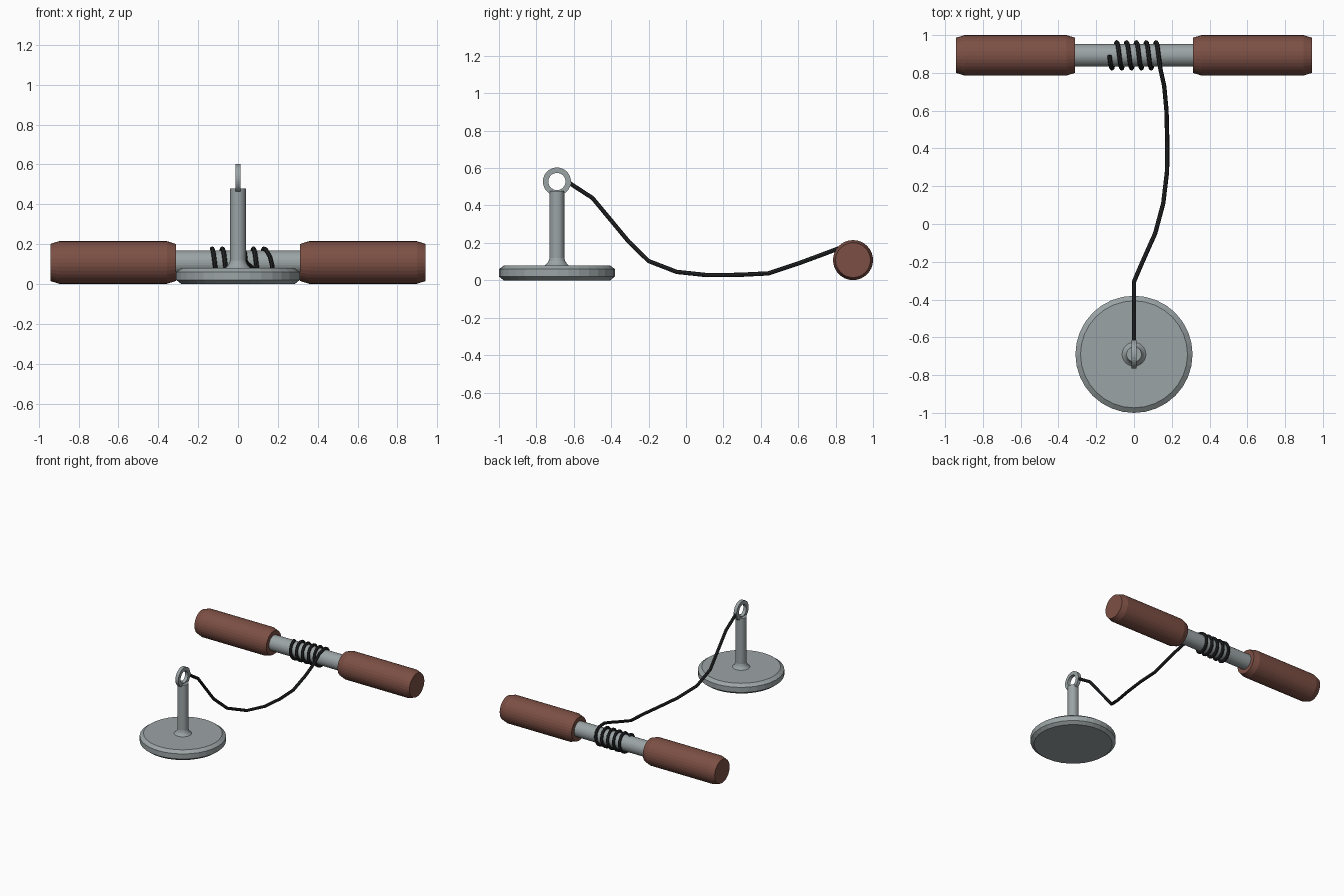
import bpy, bmesh, math
from mathutils import Matrix, Vector

if "Cube" in bpy.data.objects:
    bpy.data.objects.remove(bpy.data.objects["Cube"])


def material(name, rgb):
    m = bpy.data.materials.new(name)
    m.diffuse_color = (*rgb, 1)
    m.use_nodes = True
    m.node_tree.nodes["Principled BSDF"].inputs["Base Color"].default_value = m.diffuse_color
    return m


STEEL = material("grey_steel", (0.33, 0.37, 0.38))
GRIP = material("brown_grip", (0.20, 0.078, 0.058))
CABLE = material("black_cable", (0.02, 0.021, 0.023))


def lathe(name, profile, mat, loc, axis="Z", sides=32, closed=False):
    """Spin (radius, height) points around the given axis."""
    bm = bmesh.new()
    rings = []
    for r, h in profile:
        rings.append([bm.verts.new((r * math.cos(2 * math.pi * i / sides),
                                    r * math.sin(2 * math.pi * i / sides), h))
                      for i in range(sides)])
    pairs = list(zip(rings, rings[1:]))
    if closed:
        pairs.append((rings[-1], rings[0]))
    else:
        bm.faces.new(rings[0][::-1])
        bm.faces.new(rings[-1])
    for a, b in pairs:
        for i in range(sides):
            j = (i + 1) % sides
            bm.faces.new((a[i], a[j], b[j], b[i]))
    bmesh.ops.recalc_face_normals(bm, faces=bm.faces)
    if axis == "X":
        bm.transform(Matrix.Rotation(math.pi / 2, 4, "Y"))
    bm.transform(Matrix.Translation(loc))
    me = bpy.data.meshes.new(name)
    bm.to_mesh(me)
    bm.free()
    me.materials.append(mat)
    ob = bpy.data.objects.new(name, me)
    bpy.context.collection.objects.link(ob)
    return ob


def tube(name, points, radius, mat):
    """Round tube along a polyline, converted to a mesh."""
    cu = bpy.data.curves.new(name, "CURVE")
    cu.dimensions = "3D"
    cu.bevel_depth = radius
    cu.bevel_resolution = 2
    cu.use_fill_caps = True
    sp = cu.splines.new("POLY")
    sp.points.add(len(points) - 1)
    for p, co in zip(sp.points, points):
        p.co = (*co, 1)
    sp.use_smooth = False
    cu.materials.append(mat)
    ob = bpy.data.objects.new(name, cu)
    bpy.context.collection.objects.link(ob)
    bpy.ops.object.select_all(action="DESELECT")
    ob.select_set(True)
    bpy.context.view_layer.objects.active = ob
    bpy.ops.object.convert(target="MESH")
    return ob


BASE_Y = -0.69
BAR = Vector((0, 0.893, 0.108))

# Round base with chamfered rims
lathe("base", [(0.285, 0), (0.31, 0.02), (0.31, 0.06), (0.283, 0.08)],
      STEEL, (0, BASE_Y, 0))

# Post with a flared foot
lathe("post", [(0.065, 0.078), (0.053, 0.09), (0.045, 0.102), (0.04, 0.118), (0.04, 0.478)],
      STEEL, (0, BASE_Y, 0))

# Flat eye ring on top of the post
lathe("eye_ring", [(0.046, -0.013), (0.075, -0.013), (0.075, 0.013), (0.046, 0.013)],
      STEEL, (0, BASE_Y, 0.528), axis="X", closed=True)

# Handle bar and its two grips
lathe("handle_bar", [(0.06, -0.33), (0.06, 0.33)], STEEL, BAR, axis="X")
for side, name in ((-1, "left_grip"), (1, "right_grip")):
    lathe(name, [(0.093, -0.315), (0.107, -0.27), (0.107, 0.27), (0.093, 0.315)],
          GRIP, BAR + Vector((side * 0.627, 0, 0)), axis="X")

# Cable wound around the bar, then sagging down to the eye ring
TURNS, STEPS, COIL_R = 5, 20, 0.069
path = []
for i in range(TURNS * STEPS + 1):
    a = 2 * math.pi * i / STEPS
    path.append((-0.13 + 0.26 * i / (TURNS * STEPS),
                 BAR.y - COIL_R * math.sin(a), BAR.z + COIL_R * math.cos(a)))
path += [(0.14, 0.82, 0.172), (0.16, 0.73, 0.138), (0.172, 0.60, 0.09),
         (0.176, 0.44, 0.037), (0.175, 0.28, 0.029), (0.155, 0.11, 0.028),
         (0.112, -0.05, 0.045), (0.045, -0.20, 0.103), (0, -0.305, 0.205),
         (0, -0.50, 0.44), (0, -0.62, 0.518)]
tube("cable", path, 0.0115, CABLE)
